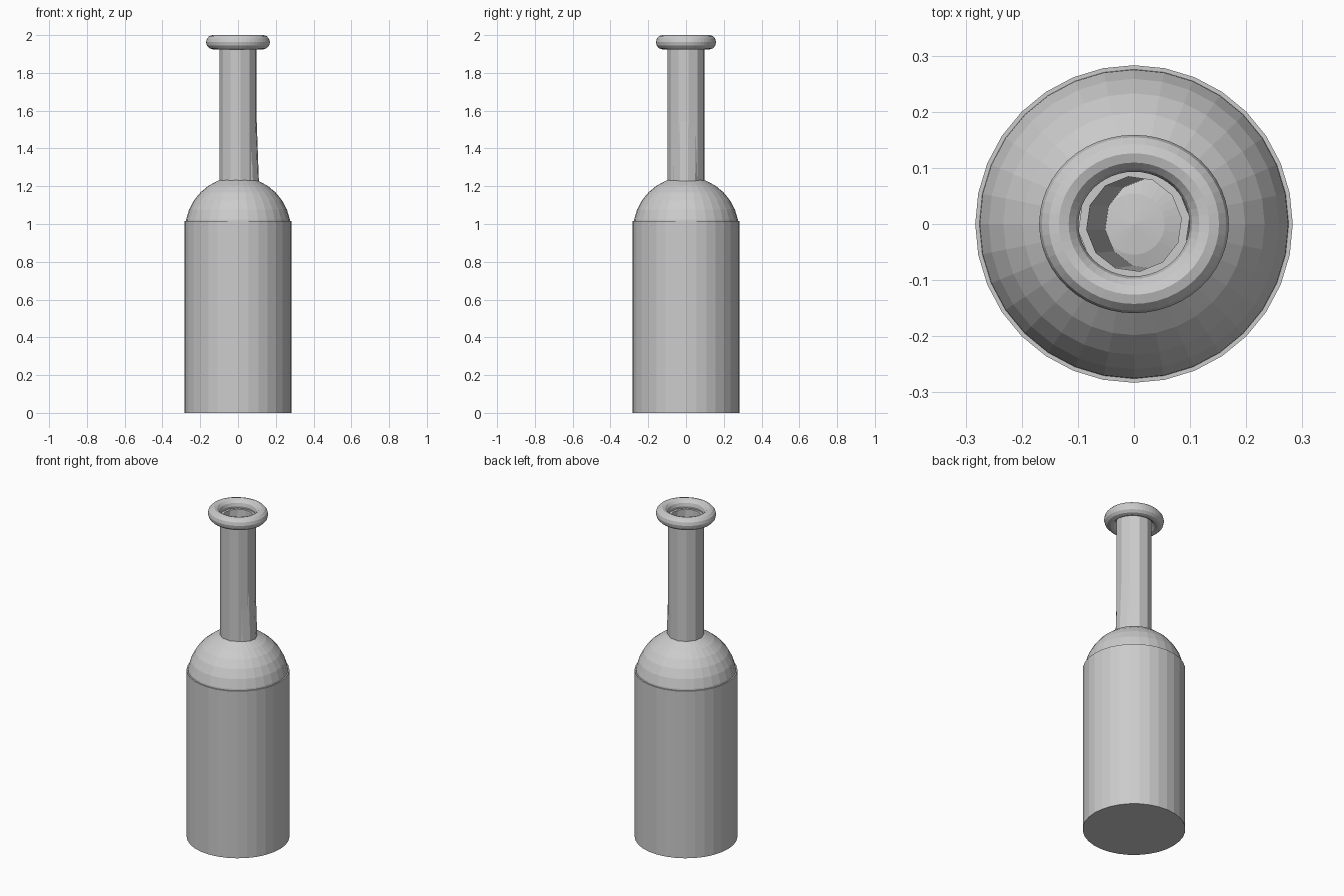
import bpy, bmesh, math
from mathutils import Vector

if "Cube" in bpy.data.objects:
    bpy.data.objects.remove(bpy.data.objects["Cube"])

grey = bpy.data.materials.new("plain grey")
grey.use_nodes = True
grey.diffuse_color = (0.6, 0.6, 0.6, 1)
grey.node_tree.nodes["Principled BSDF"].inputs["Base Color"].default_value = (0.6, 0.6, 0.6, 1)


def finish(obj, name):
    obj.name = name
    obj.data.name = name
    obj.data.materials.append(grey)
    return obj


def ring(bm, radius, centre, z, sides=12, turn=math.radians(7)):
    """Add a circle of vertices."""
    return [bm.verts.new((centre + radius * math.cos(turn + i * math.tau / sides),
                          radius * math.sin(turn + i * math.tau / sides), z))
            for i in range(sides)]


def bridge(bm, lower, upper):
    n = len(lower)
    for i in range(n):
        j = (i + 1) % n
        bm.faces.new((lower[i], lower[j], upper[j], upper[i]))


# Body: straight capped cylinder
body_top = 1.015
bpy.ops.mesh.primitive_cylinder_add(vertices=32, radius=0.283, depth=body_top,
                                    location=(0, 0, body_top / 2))
finish(bpy.context.object, "body")

# Shoulder: faceted sphere, lower half hidden in the body
bpy.ops.mesh.primitive_uv_sphere_add(segments=32, ring_count=16, radius=0.28,
                                     location=(0, 0, 0.97))
shoulder = finish(bpy.context.object, "shoulder")
bm = bmesh.new()
bm.from_mesh(shoulder.data)
bmesh.ops.delete(bm, geom=[v for v in bm.verts if v.co.z < -0.01], context='VERTS')
bm.to_mesh(shoulder.data)
bm.free()

# Neck: straight outside, slightly leaning bore that breaks through low on one side
bm = bmesh.new()
outer_low = ring(bm, 0.1, 0, 1.2)
outer_high = ring(bm, 0.1, 0, 1.95)
bore_high = ring(bm, 0.085, 0, 1.95)
bore_low = ring(bm, 0.081, 0.031, 1.2)
for lower, upper in ((outer_low, outer_high), (outer_high, bore_high),
                     (bore_high, bore_low), (bore_low, outer_low)):
    bridge(bm, lower, upper)
mesh = bpy.data.meshes.new("neck")
bm.to_mesh(mesh)
bm.free()
neck = bpy.data.objects.new("neck", mesh)
bpy.context.collection.objects.link(neck)
finish(neck, "neck")

# Lip: slightly oval torus around the mouth
bpy.ops.mesh.primitive_torus_add(major_segments=48, minor_segments=12,
                                 major_radius=0.134, minor_radius=0.035,
                                 location=(0, 0, 1.9625))
lip = finish(bpy.context.object, "lip")
lip.scale = Vector((1, 0.94, 0.0375 / 0.035))
